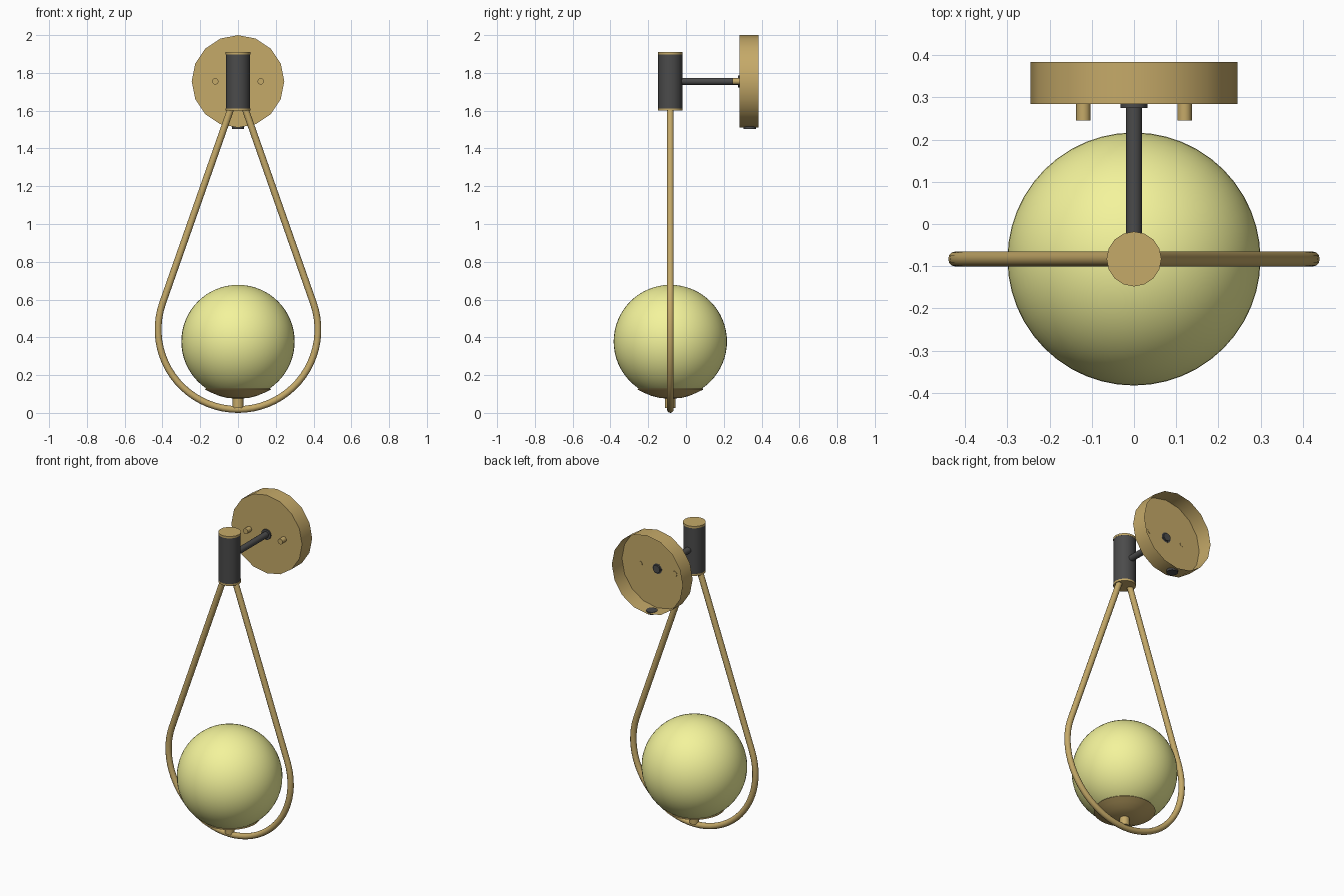
import bpy, bmesh, math
from mathutils import Vector

if "Cube" in bpy.data.objects:
    bpy.data.objects.remove(bpy.data.objects["Cube"])

YC = -0.083      # depth of the globe, loop and socket
ZP = 1.755       # height of the wall plate and arm


def material(name, color):
    m = bpy.data.materials.new(name)
    m.diffuse_color = (*color, 1)
    m.use_nodes = True
    m.node_tree.nodes["Principled BSDF"].inputs["Base Color"].default_value = m.diffuse_color
    return m


brass = material("brass", (0.56, 0.40, 0.14))
dark = material("dark_metal", (0.07, 0.07, 0.07))
glass = material("glass", (0.90, 0.90, 0.33))


def finish(ob, name, mat, angle=40):
    ob.name = name
    ob.data.materials.append(mat)
    bpy.ops.object.select_all(action='DESELECT')
    bpy.context.view_layer.objects.active = ob
    ob.select_set(True)
    bpy.ops.object.shade_smooth_by_angle(angle=math.radians(angle))
    return ob


def rod(name, a, b, r, mat, sides=16):
    a, b = Vector(a), Vector(b)
    bpy.ops.mesh.primitive_cylinder_add(vertices=sides, radius=r, depth=(b - a).length, location=(a + b) / 2)
    ob = bpy.context.object
    ob.rotation_euler = (b - a).to_track_quat('Z', 'Y').to_euler()
    return finish(ob, name, mat)


def lathe(name, profile, mat, steps=48):
    bm = bmesh.new()
    vs = [bm.verts.new((r, 0, z)) for r, z in profile]
    es = [bm.edges.new(p) for p in zip(vs, vs[1:])]
    bmesh.ops.spin(bm, geom=vs + es, cent=(0, 0, 0), axis=(0, 0, 1), angle=math.tau, steps=steps)
    bmesh.ops.remove_doubles(bm, verts=bm.verts, dist=1e-5)
    bmesh.ops.recalc_face_normals(bm, faces=bm.faces)
    me = bpy.data.meshes.new(name)
    bm.to_mesh(me)
    bm.free()
    ob = bpy.data.objects.new(name, me)
    bpy.context.collection.objects.link(ob)
    ob.location.y = YC
    return finish(ob, name, mat)


# Glass globe
bpy.ops.mesh.primitive_uv_sphere_add(segments=48, ring_count=32, radius=0.30, location=(0, YC, 0.378))
finish(bpy.context.object, "globe", glass)

# Shallow dish hugging the globe, and its stem
lathe("globe_dish", [(0, 0.074), (0.06, 0.080), (0.10, 0.090), (0.14, 0.107),
                     (0.175, 0.124), (0.172, 0.128), (0.155, 0.126)], brass)
rod("globe_stem", (0, YC, 0.025), (0, YC, 0.085), 0.028, brass)

# Teardrop loop: arc with two tangent straight legs
R, ZC, T = 0.423, 0.441, math.radians(19.3)
arc = [T - (math.pi + 2 * T) * i / 40 for i in range(41)]
path = [(R * math.cos(t), ZC + R * math.sin(t)) for t in arc]
path = [(0.038, 1.61)] + path + [(-0.038, 1.61)]
cu = bpy.data.curves.new("loop", 'CURVE')
cu.dimensions = '3D'
cu.bevel_depth = 0.018
cu.bevel_resolution = 4
cu.use_fill_caps = True
sp = cu.splines.new('POLY')
sp.points.add(len(path) - 1)
for p, (x, z) in zip(sp.points, path):
    p.co = (x, YC, z, 1)
loop = bpy.data.objects.new("loop", cu)
bpy.context.collection.objects.link(loop)
bpy.ops.object.select_all(action='DESELECT')
bpy.context.view_layer.objects.active = loop
loop.select_set(True)
bpy.ops.object.convert(target='MESH')
finish(bpy.context.object, "teardrop_loop", brass, 50)

# Socket cylinder with brass caps
rod("socket", (0, YC, 1.612), (0, YC, 1.898), 0.064, dark)
rod("socket_cap_bottom", (0, YC, 1.600), (0, YC, 1.612), 0.065, brass)
rod("socket_cap_top", (0, YC, 1.898), (0, YC, 1.910), 0.065, brass)

# Arm to the wall plate, ending just behind the plate face
rod("arm", (0, YC + 0.05, ZP), (0, 0.292, ZP), 0.019, dark)
rod("arm_collar", (0, 0.275, ZP), (0, 0.285, ZP), 0.032, dark)
rod("arm_nut", (0, 0.286, ZP), (0, 0.294, ZP), 0.024, dark)

# Wall plate: a pan open at the back
plate = rod("wall_plate", (0, 0.284, ZP), (0, 0.384, ZP), 0.245, brass)
bm = bmesh.new()
bm.from_mesh(plate.data)
back = [f for f in bm.faces if f.normal.z > 0.9]
bmesh.ops.delete(bm, geom=back, context='FACES_ONLY')
bm.to_mesh(plate.data)
bm.free()

# Plate screws and the button under the plate
for side, x in (("left", -0.12), ("right", 0.12)):
    rod("plate_screw_" + side, (x, 0.245, ZP), (x, 0.286, ZP), 0.017, brass, 12)
rod("button", (0, 0.338, 1.502), (0, 0.338, 1.518), 0.033, dark)
